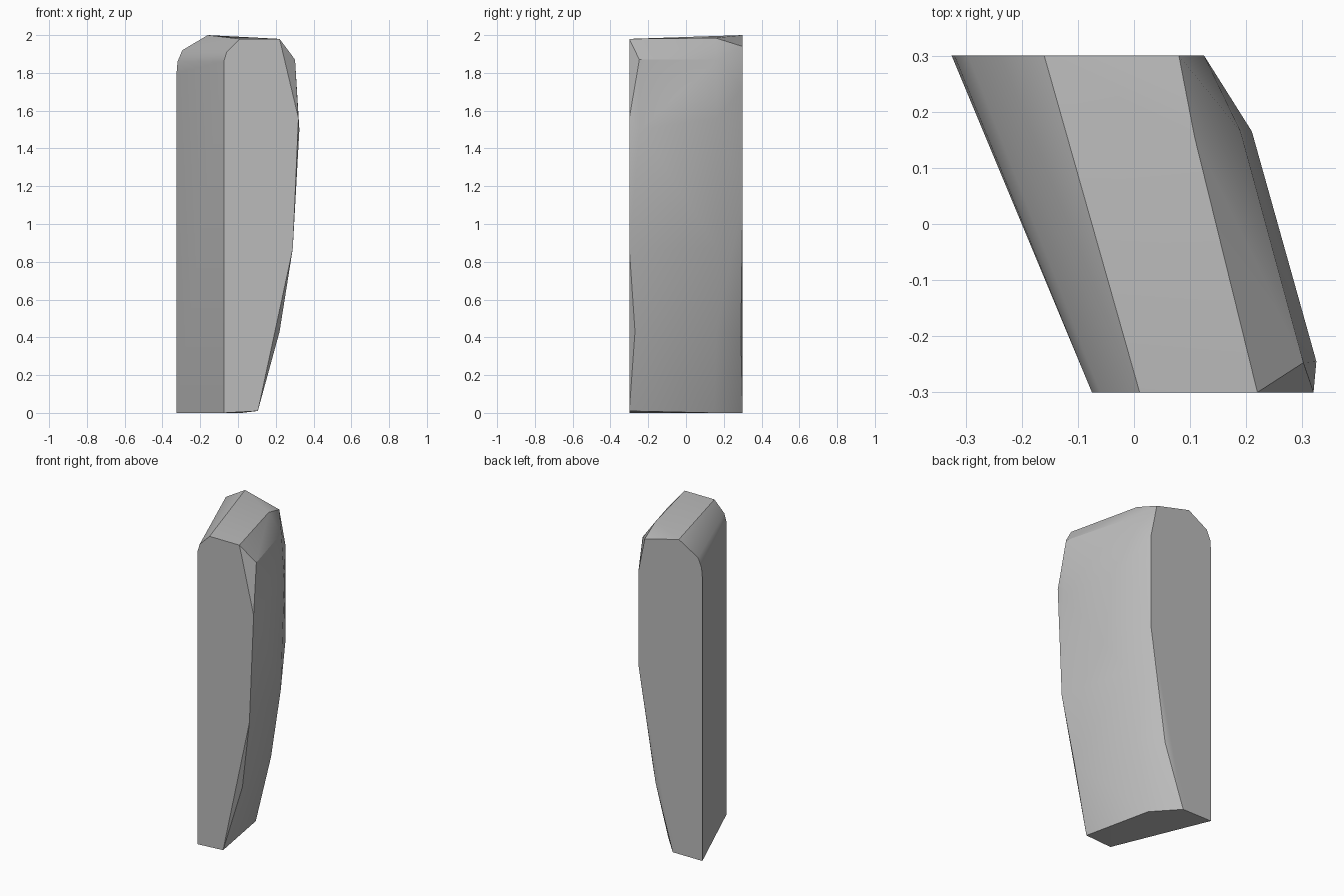
import bpy
import bmesh
import math

if "Cube" in bpy.data.objects:
    bpy.data.objects.remove(bpy.data.objects["Cube"], do_unlink=True)

# Plain grey stone
stone = bpy.data.materials.new("stone grey")
stone.use_nodes = True
grey = (0.5, 0.5, 0.5, 1)
stone.diffuse_color = grey
stone.node_tree.nodes["Principled BSDF"].inputs["Base Color"].default_value = grey

DEPTH = 0.3  # half depth of the slab

# Flat front and back outlines as (x, z)
front = [(-0.075, 0), (0.105, 0.01), (0.29, 0.87), (0.32, 1.56),
         (0.22, 1.98), (0.01, 1.98), (-0.06, 1.91), (-0.075, 1.86)]
back = [(-0.325, 0), (-0.117, 0), (0.125, 1.13), (0.125, 1.72),
        (0.08, 1.94), (-0.16, 2), (-0.295, 1.92), (-0.32, 1.86), (-0.325, 1.8)]

# Bulging right flank: points (x, y, z) between the two outlines
flank = [(0.22, -0.27, 0.43), (0.325, -0.245, 1.5), (0.302, -0.247, 1.87),
         (0.02, 0.15, 0), (0.12, 0.16, 0.43), (0.185, 0.165, 0.87),
         (0.21, 0.165, 1.56), (0.19, 0.165, 1.87), (0.108, 0.155, 1.985),
         (0.01, 0.29, 0.4)]

# Wrap one convex skin around the outlines and flank
bm = bmesh.new()
for outline, y in ((front, -DEPTH), (back, DEPTH)):
    for x, z in outline:
        bm.verts.new((x, y, z))
for point in flank:
    bm.verts.new(point)
hull = bmesh.ops.convex_hull(bm, input=bm.verts)
loose = [v for v in bm.verts if not v.link_faces]
bmesh.ops.delete(bm, geom=loose, context="VERTS")
bmesh.ops.dissolve_limit(bm, angle_limit=math.radians(1), verts=bm.verts, edges=bm.edges)
bmesh.ops.recalc_face_normals(bm, faces=bm.faces)

mesh = bpy.data.meshes.new("stone_slab")
bm.to_mesh(mesh)
bm.free()
mesh.materials.append(stone)
slab = bpy.data.objects.new("stone_slab", mesh)
bpy.context.collection.objects.link(slab)

# Soft shading with crisp corners
bpy.ops.object.select_all(action="DESELECT")
slab.select_set(True)
bpy.context.view_layer.objects.active = slab
bpy.ops.object.shade_smooth_by_angle(angle=math.radians(30))
